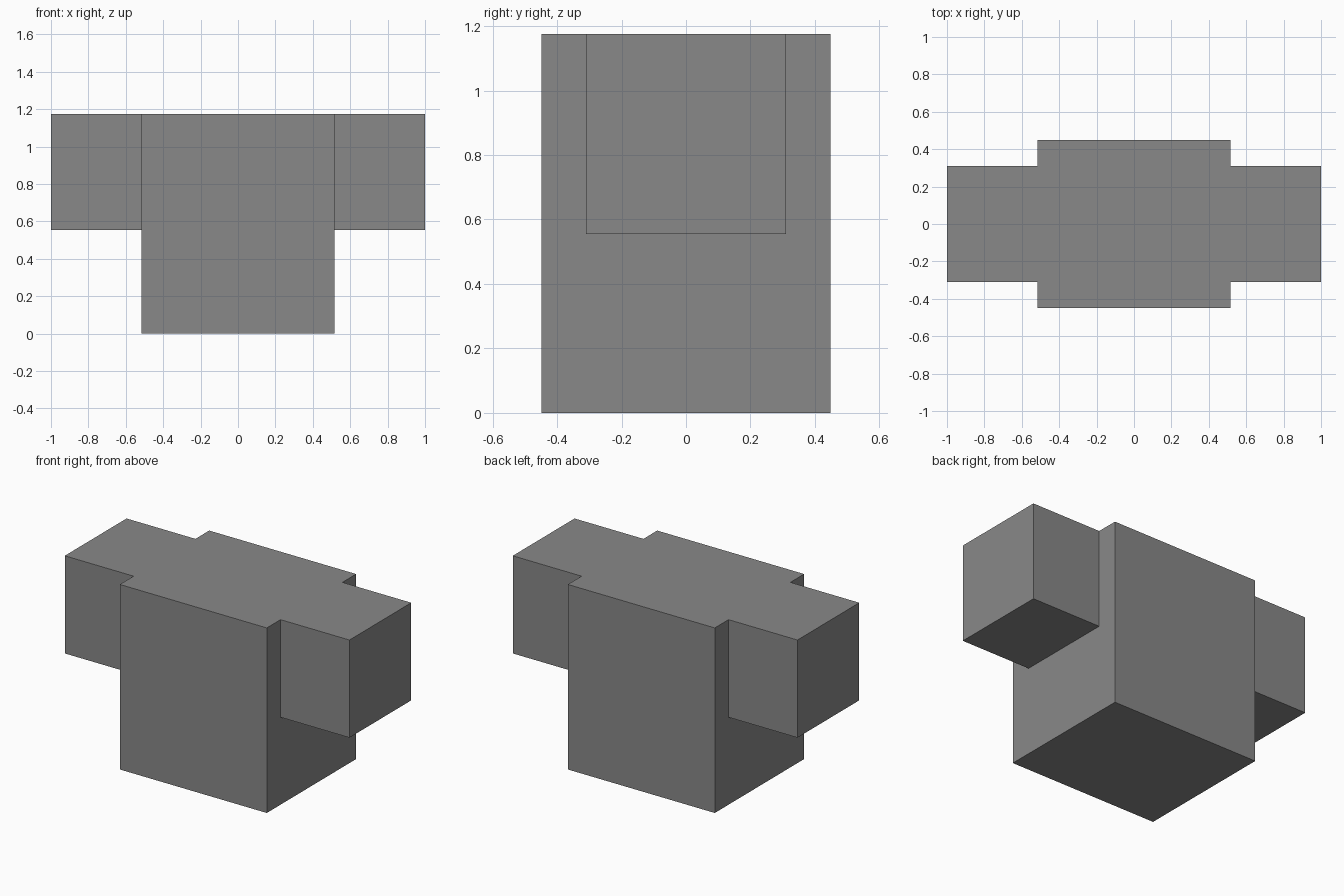
import bpy

if "Cube" in bpy.data.objects:
    bpy.data.objects.remove(bpy.data.objects["Cube"])

TOP = 1.175

grey = bpy.data.materials.new("mid grey")
grey.diffuse_color = (0.25, 0.25, 0.25, 1)
grey.use_nodes = True
grey.node_tree.nodes["Principled BSDF"].inputs["Base Color"].default_value = grey.diffuse_color


def box(name, width, depth, bottom, top):
    """Box centred on x and y, between two heights."""
    bpy.ops.mesh.primitive_cube_add(size=1, location=(0, 0, (bottom + top) / 2))
    ob = bpy.context.object
    ob.name = name
    ob.scale = (width, depth, top - bottom)
    bpy.ops.object.transform_apply(location=True, rotation=False, scale=True)
    ob.data.materials.append(grey)
    return ob


# Crossbar whose ends form the two side arms
arms = box("side_arms", 2.0, 0.62, 0.555, TOP)

# Central block, flush with the arms on top
body = box("body", 1.032, 0.896, 0, TOP)

# Join both into one closed solid
union = body.modifiers.new("join_arms", 'BOOLEAN')
union.operation = 'UNION'
union.solver = 'EXACT'
union.object = arms
bpy.ops.object.modifier_apply(modifier=union.name)
bpy.data.objects.remove(arms)
